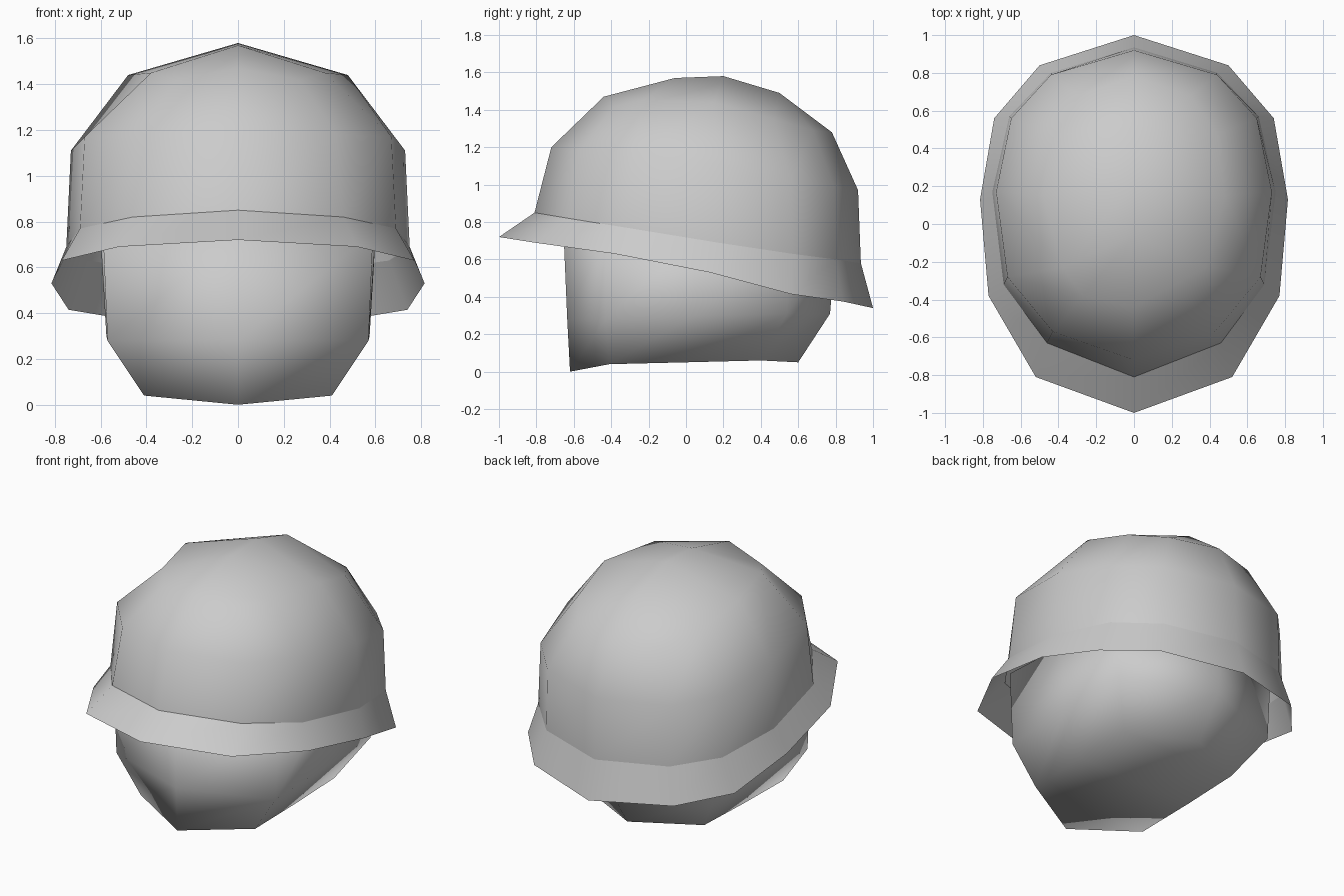
import bpy, bmesh

cube = bpy.data.objects.get("Cube")
if cube:
    bpy.data.objects.remove(cube, do_unlink=True)

grey = bpy.data.materials.new("plain grey")
grey.use_nodes = True
grey.diffuse_color = (0.6, 0.6, 0.6, 1)
grey.node_tree.nodes["Principled BSDF"].inputs["Base Color"].default_value = (0.6, 0.6, 0.6, 1)


def add_ring(bm, half):
    """Closed loop from a front-to-back half outline, mirrored in x."""
    pts = half + [(-x, y, z) for x, y, z in half[-2:0:-1]]
    return [bm.verts.new(p) for p in pts]


def bridge(bm, a, b):
    n = len(a)
    for i in range(n):
        j = (i + 1) % n
        bm.faces.new((a[i], a[j], b[j], b[i]))


def finish(bm, name):
    mesh = bpy.data.meshes.new(name)
    bm.to_mesh(mesh)
    bm.free()
    for p in mesh.polygons:
        p.use_smooth = True
    mesh.materials.append(grey)
    obj = bpy.data.objects.new(name, mesh)
    bpy.context.collection.objects.link(obj)


# Half outlines, front centre to back centre
rim = [(0, -1, .72), (.52, -.81, .69), (.77, -.38, .63), (.815, .13, .53),
       (.74, .56, .415), (.5, .84, .375), (0, 1, .34)]
base = [(0, -.81, .85), (.46, -.63, .82), (.69, -.32, .77), (.75, .17, .69),
        (.66, .57, .63), (.44, .80, .60), (0, .935, .58)]
wall = [(0, -.72, 1.20), (.43, -.57, 1.18), (.67, -.28, 1.17), (.73, .17, 1.11),
        (.65, .56, 1.02), (.44, .79, .99), (0, .92, .97)]
top = [(0, -.44, 1.47), (.27, -.38, 1.42), (.38, -.23, 1.45), (.48, .15, 1.44),
       (.44, .47, 1.35), (.30, .68, 1.29), (0, .78, 1.28)]
ridge = [(0, -.06, 1.57), (0, .20, 1.58), (0, .50, 1.49)]

# Helmet crown: two rows of wall, closed by a two-wide grid along the ridge
bm = bmesh.new()
r0, r1, r2 = (add_ring(bm, h) for h in (base, wall, top))
bridge(bm, r0, r1)
bridge(bm, r1, r2)
mid = [r2[0]] + [bm.verts.new(p) for p in ridge] + [r2[6]]
for i in range(4):
    bm.faces.new((mid[i], r2[i + 1], r2[i + 2], mid[i + 1]))
    bm.faces.new((mid[i + 1], r2[(10 - i)], r2[(11 - i)], mid[i]))
finish(bm, "helmet_crown")

# Flared brim, a thin open band
bm = bmesh.new()
bridge(bm, add_ring(bm, rim), add_ring(bm, base))
finish(bm, "helmet_brim")

# Head: boxy block with a tapered underside
bm = bmesh.new()
low = add_ring(bm, [(0, -.62, 0), (.41, -.41, .04), (.415, 0, .05), (.41, .40, .06), (0, .60, .05)])
jaw = add_ring(bm, [(0, -.635, .28), (.57, -.43, .28), (.575, .05, .30), (.57, .54, .31), (0, .77, .31)])
brow = add_ring(bm, [(0, -.655, .75), (.59, -.43, .75), (.60, .05, .72), (.59, .54, .68), (0, .80, .66)])
bridge(bm, low, jaw)
bridge(bm, jaw, brow)
for ring, flip in ((low, True), (brow, False)):
    for quad in ((0, 1, 7), (1, 2, 6, 7), (2, 3, 5, 6), (3, 4, 5)):
        f = [ring[i] for i in quad]
        bm.faces.new(f[::-1] if flip else f)
finish(bm, "head")
